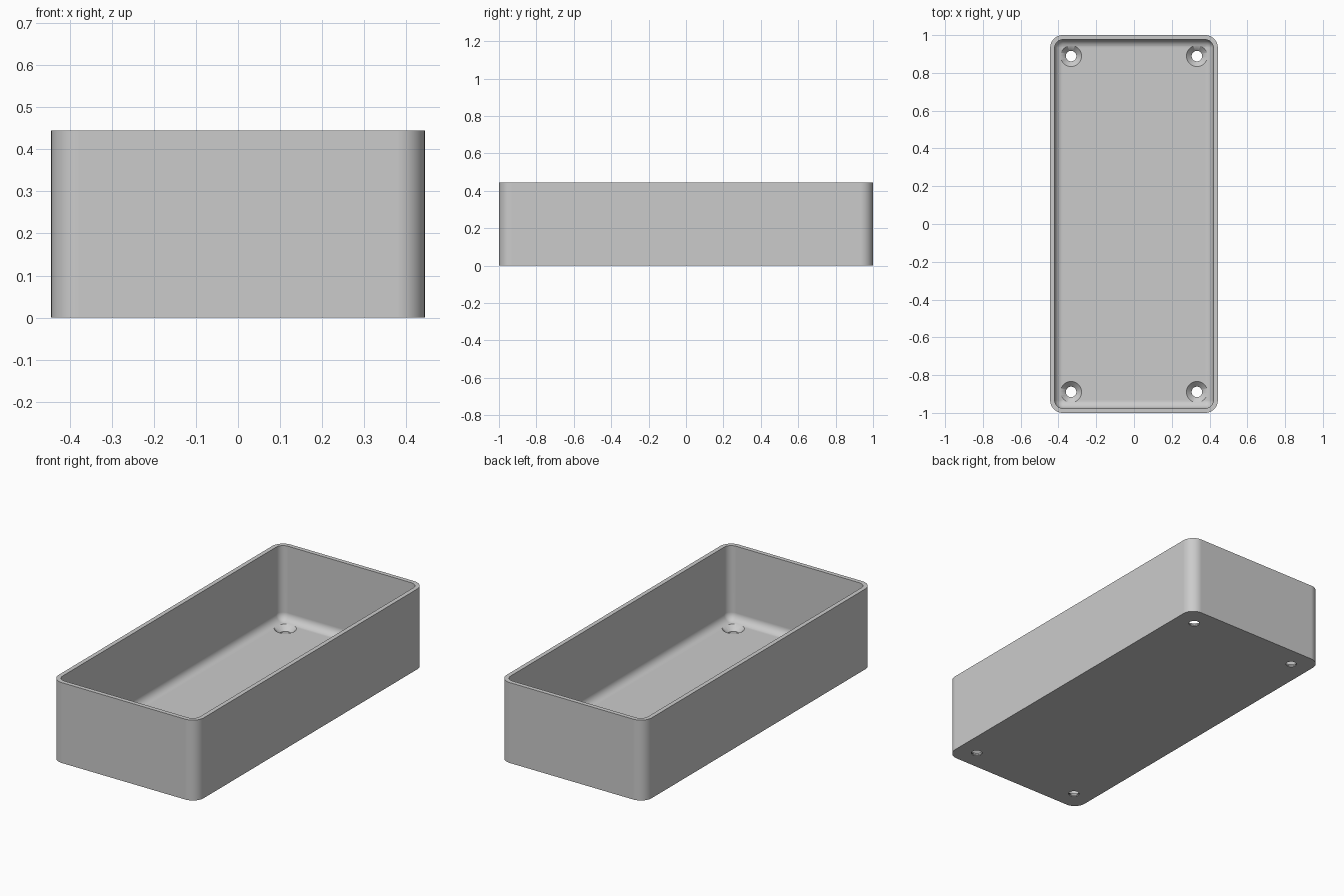
import bpy, bmesh, math

if "Cube" in bpy.data.objects:
    bpy.data.objects.remove(bpy.data.objects["Cube"])

HX, HY, H = 0.444, 1.0, 0.4445      # half width, half length, height
R, WALL, FLOOR, FILLET = 0.067, 0.024, 0.033, 0.043

grey = bpy.data.materials.new("plain_grey")
grey.diffuse_color = (0.6, 0.6, 0.6, 1)
grey.use_nodes = True
grey.node_tree.nodes["Principled BSDF"].inputs["Base Color"].default_value = grey.diffuse_color


def make_object(name, bm):
    bmesh.ops.recalc_face_normals(bm, faces=bm.faces)
    me = bpy.data.meshes.new(name)
    bm.to_mesh(me)
    bm.free()
    me.materials.append(grey)
    ob = bpy.data.objects.new(name, me)
    bpy.context.collection.objects.link(ob)
    return ob


def rounded_ring(bm, inset, z, steps=10):
    r = max(R - inset, 0.0005)
    cx, cy = HX - inset - r, HY - inset - r
    ring = []
    for q, (sx, sy) in enumerate([(1, 1), (-1, 1), (-1, -1), (1, -1)]):
        for i in range(steps + 1):
            a = math.pi / 2 * (q + i / steps)
            ring.append(bm.verts.new((sx * cx + r * math.cos(a),
                                      sy * cy + r * math.sin(a), z)))
    return ring


def bridge(bm, a, b):
    n = len(a)
    for i in range(n):
        bm.faces.new((a[i], a[(i + 1) % n], b[(i + 1) % n], b[i]))


# Tray: outer wall, rim, inner wall, then a fillet down to the floor
section = [(0, 0), (0, H), (WALL, H)]
for i in range(9):
    a = math.pi / 2 * i / 8
    section.append((WALL + FILLET * (1 - math.cos(a)),
                    FLOOR + FILLET * (1 - math.sin(a))))
bm = bmesh.new()
rings = [rounded_ring(bm, inset, z) for inset, z in section]
for a, b in zip(rings, rings[1:]):
    bridge(bm, a, b)
bm.faces.new(rings[0])
bm.faces.new(rings[-1])
tray = make_object("tray", bm)

# Countersunk screw holes, one near each corner
profile = [(0.028, -0.02), (0.028, 0.0055), (0.0635, 0.041)]
bm = bmesh.new()
N = 40
for sx in (-1, 1):
    for sy in (-1, 1):
        loops = [[bm.verts.new((sx * 0.333 + r * math.cos(2 * math.pi * k / N),
                                sy * 0.889 + r * math.sin(2 * math.pi * k / N), z))
                  for k in range(N)] for r, z in profile]
        for a, b in zip(loops, loops[1:]):
            bridge(bm, a, b)
        bm.faces.new(loops[0])
        bm.faces.new(loops[-1])
cutter = make_object("screw_hole_cutter", bm)
cutter.hide_render = True

bpy.context.view_layer.objects.active = tray
tray.select_set(True)
mod = tray.modifiers.new("screw_holes", 'BOOLEAN')
mod.operation = 'DIFFERENCE'
mod.solver = 'EXACT'
mod.object = cutter
bpy.ops.object.modifier_apply(modifier=mod.name)
bpy.data.objects.remove(cutter)

# Smooth corners and fillets, crisp rim and base
bpy.ops.object.shade_smooth_by_angle(angle=math.radians(30))
wn = tray.modifiers.new("even_shading", 'WEIGHTED_NORMAL')
wn.keep_sharp = True
